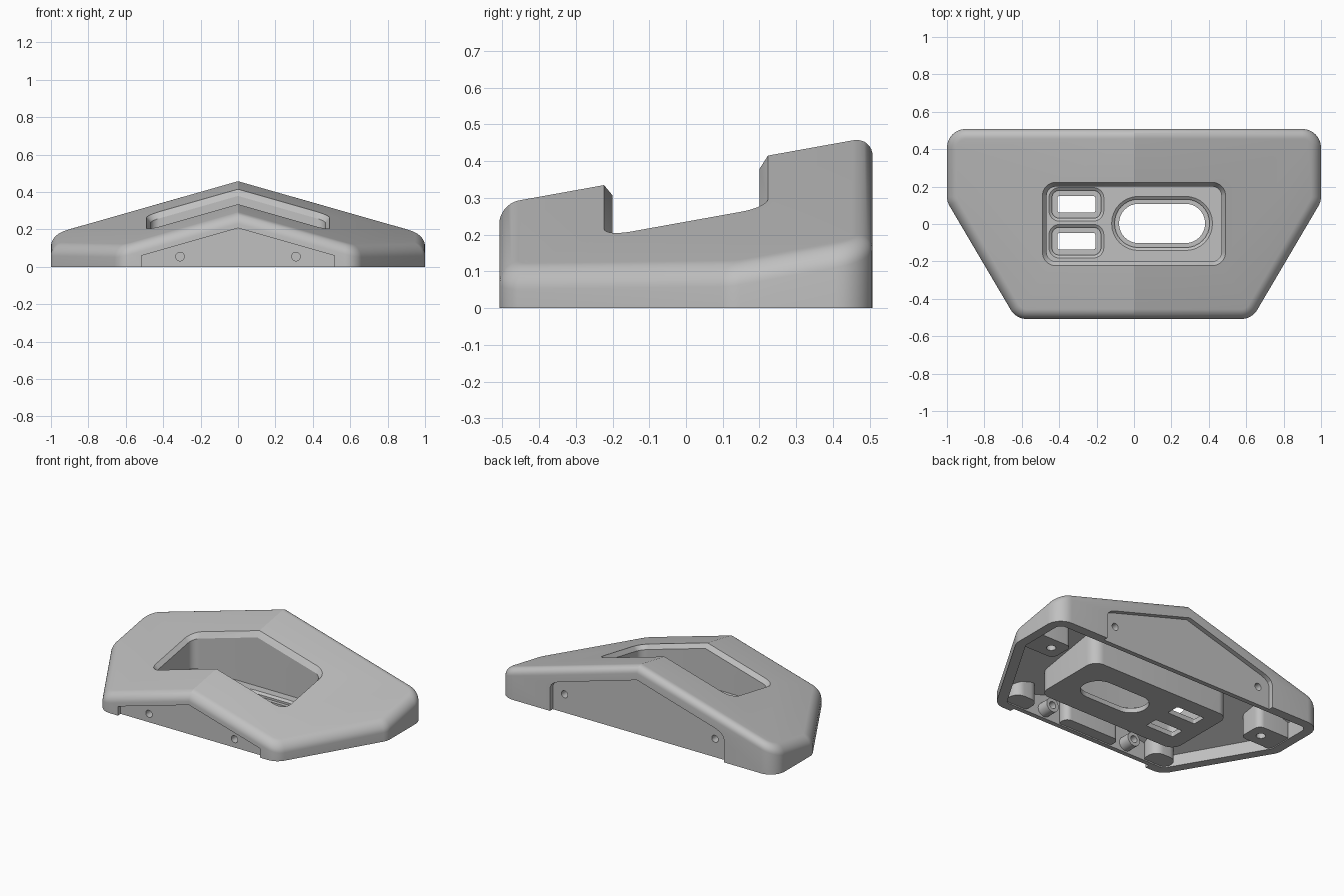
import bpy, bmesh, math
from mathutils import Vector, Matrix

cube = bpy.data.objects.get("Cube")
if cube:
    bpy.data.objects.remove(cube, do_unlink=True)

grey = bpy.data.materials.new("matte_grey")
grey.use_nodes = True
COLOUR = (0.53, 0.53, 0.53, 1)
grey.diffuse_color = COLOUR
grey.node_tree.nodes["Principled BSDF"].inputs["Base Color"].default_value = COLOUR


def roof(p, drop=0.0):
    """Height of the gabled, forward-leaning top surface."""
    return 0.375 + 0.18 * p.y - 0.285 * abs(p.x) - drop


def outline(front, back, corners, inset=0.0, steps=8):
    """Mirrored plan with rounded corners, starting at the front centre."""
    pts = [Vector((0, front))] + [Vector(c[:2]) for c in corners] + [Vector((0, back))]
    lines = []
    for a, b in zip(pts, pts[1:]):
        d = (b - a).normalized()
        n = Vector((d.y, -d.x))
        lines.append((n, n.dot(a) - inset, d))
    half = [Vector((0, front + inset))]
    for (n1, k1, d1), (n2, k2, d2), c in zip(lines, lines[1:], corners):
        det = n1.x * n2.y - n1.y * n2.x
        p = Vector(((k1 * n2.y - k2 * n1.y) / det, (n1.x * k2 - n2.x * k1) / det))
        r = max(c[2] - inset, 0.01)
        turn = d1.angle(d2)
        centre = p - d1 * r * math.tan(turn / 2) - n1 * r
        start = math.atan2(n1.y, n1.x)
        for i in range(steps + 1):
            t = start + turn * i / steps
            half.append(centre + Vector((math.cos(t), math.sin(t))) * r)
    half.append(Vector((0, back - inset)))
    return half + [Vector((-p.x, p.y)) for p in reversed(half[1:-1])]


def rounded_box(x, y, w, h, r):
    """Plan of a rounded rectangle with half sizes w and h."""
    return [p + Vector((x, y)) for p in outline(-h, h, [(w, -h, r), (w, h, r)])]


def make(name, bm):
    bmesh.ops.recalc_face_normals(bm, faces=bm.faces)
    mesh = bpy.data.meshes.new(name)
    bm.to_mesh(mesh)
    bm.free()
    obj = bpy.data.objects.new(name, mesh)
    bpy.context.collection.objects.link(obj)
    mesh.materials.append(grey)
    return obj


def loft(name, layers):
    """Solid through (plan, height) layers; height is a number or function."""
    bm = bmesh.new()
    rings = [[bm.verts.new((p.x, p.y, height(p) if callable(height) else height))
              for p in plan] for plan, height in layers]
    n = len(rings[0])
    for lo, hi in zip(rings, rings[1:]):
        for i in range(n):
            j = (i + 1) % n
            bm.faces.new((lo[i], lo[j], hi[j], hi[i]))
    # Caps are split along the middle
    for ring in (rings[0], rings[-1]):
        bm.faces.new(ring[:n // 2 + 1])
        bm.faces.new(ring[n // 2:] + ring[:1])
    return make(name, bm)


def cylinder(name, centre, radius, length, along_y=False):
    bm = bmesh.new()
    turn = Matrix.Rotation(math.pi / 2 if along_y else 0, 4, 'X')
    bmesh.ops.create_cone(bm, cap_ends=True, segments=32, radius1=radius, radius2=radius,
                          depth=length, matrix=Matrix.Translation(centre) @ turn)
    return make(name, bm)


def combine(tool, operation):
    mod = body.modifiers.new(operation, 'BOOLEAN')
    mod.operation, mod.object, mod.solver = operation, tool, 'EXACT'
    bpy.context.view_layer.objects.active = body
    bpy.ops.object.modifier_apply(modifier=mod.name)
    bpy.data.objects.remove(tool, do_unlink=True)


def add(tool):
    combine(tool, 'UNION')


def cut(tool):
    combine(tool, 'DIFFERENCE')


def hang(name, plan, bottom):
    """Add a block that hangs from inside the roof thickness."""
    add(loft(name, [(plan, bottom), (plan, lambda p: roof(p, 0.025))]))


# Outer body with a rounded top rim
Y = 0.508
PLAN = [(0.63, -Y, 0.1), (1, 0.12, 0.1), (1, Y, 0.1)]
RIM = 0.053
layers = [(outline(-Y, Y, PLAN), 0)]
for i in range(9):
    t = math.pi / 2 * i / 8
    inset, drop = RIM * (1 - math.cos(t)), RIM * (1 - math.sin(t))
    layers.append((outline(-Y, Y, PLAN, inset), lambda p, d=drop: roof(p, d)))
body = loft("housing", layers)

# Hollow underside
inner = outline(-Y, Y, PLAN, 0.06)
cut(loft("hollow", [(inner, -0.1), (inner, lambda p: roof(p, 0.05))]))

# Mounting blocks at the sides and front, bosses behind the panel screws
for s in (-1, 1):
    hang("side_block", rounded_box(s * 0.84, 0.2, 0.125, 0.085, 0.04), 0.006)
    hang("front_block", rounded_box(s * 0.53, -0.405, 0.085, 0.07, 0.06), 0.008)
    add(cylinder("front_screw_boss", (s * 0.31, -0.42, 0.055), 0.045, 0.1, True))
    add(cylinder("back_screw_boss", (s * 0.545, 0.43, 0.12), 0.045, 0.08, True))
hang("front_rib", rounded_box(0, -0.42, 0.2, 0.045, 0.04), 0.008)

# Tray hanging under the roof
hang("tray", rounded_box(0, 0, 0.51, 0.25, 0.07), 0.004)


# Pocket with a chamfered mouth
def pocket(grow):
    return rounded_box(0, 0, 0.467 + grow, 0.2 + grow, 0.05 + grow)


cut(loft("pocket", [(pocket(0), 0.06), (pocket(0), lambda p: roof(p, 0.032)),
                    (pocket(0.023), roof), (pocket(0.023), lambda p: roof(p, -0.1))]))


# Stepped openings in the tray floor
def opening(x, y, w, h, r, step):
    def plan(g):
        return rounded_box(x, y, w + g, h + g, r + g)
    cut(loft("recess", [(plan(step), 0.035), (plan(step), 0.048),
                        (plan(step + 0.017), 0.061), (plan(step + 0.017), 0.08)]))
    cut(loft("opening", [(plan(0), -0.05), (plan(0), 0.1)]))


opening(0.15, 0.003, 0.23, 0.105, 0.104, 0.024)
for y in (-0.092, 0.105):
    opening(-0.308, y, 0.101, 0.044, 0.01, 0.03)


# Recessed end panels with two screw holes each
def end_panel(profile, y, screw_x, screw_z):
    bm = bmesh.new()
    points = profile + [(-x, z) for x, z in reversed(profile) if x > 0]
    face = bm.faces.new([bm.verts.new((x, y * 0.942, z)) for x, z in points])
    grown = bmesh.ops.extrude_face_region(bm, geom=[face])["geom"]
    bmesh.ops.translate(bm, vec=(0, y * 0.3, 0),
                        verts=[v for v in grown if isinstance(v, bmesh.types.BMVert)])
    cut(make("panel_recess", bm))
    for s in (-1, 1):
        cut(cylinder("screw_hole", (s * screw_x, y * 0.9, screw_z), 0.023, 0.3, True))


end_panel([(0.515, -0.05), (0.515, 0.06), (0, 0.207)], -Y, 0.31, 0.055)
end_panel([(0.63, -0.05), (0.63, 0.15), (0.62, 0.175), (0.6, 0.192), (0.57, 0.205),
           (0, 0.37)], Y, 0.545, 0.12)

# Screw sockets from below
for s in (-1, 1):
    cut(cylinder("socket", (s * 0.8, 0.2, 0.03), 0.028, 0.12))

# Soft rounded surfaces, crisp edges
body.data.materials.clear()
body.data.materials.append(grey)
for poly in body.data.polygons:
    poly.material_index = 0
bpy.ops.object.select_all(action='DESELECT')
body.select_set(True)
bpy.context.view_layer.objects.active = body
bpy.ops.object.shade_smooth_by_angle(angle=math.radians(25))
